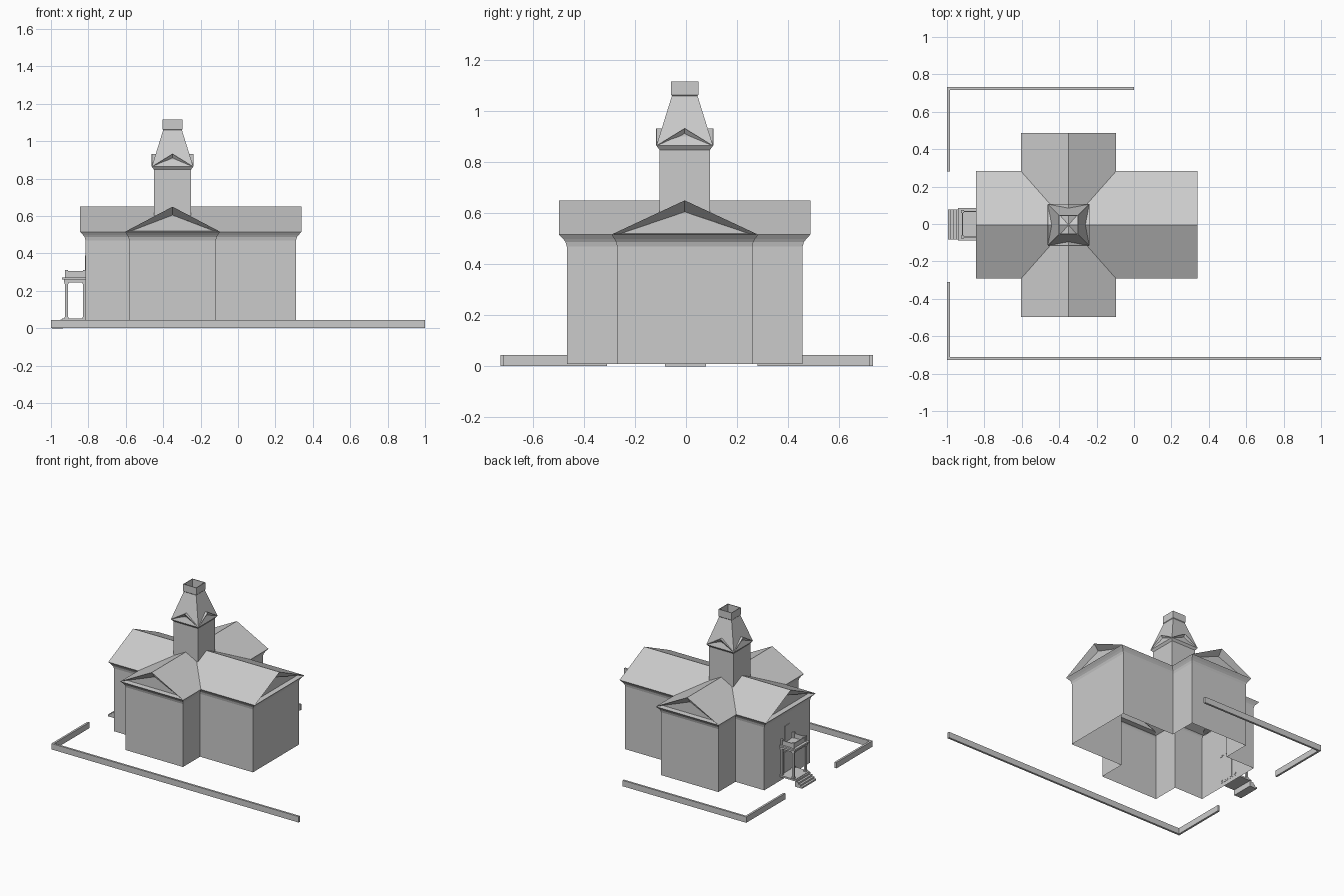
import bpy, bmesh
from math import pi
from mathutils import Matrix, Vector

if "Cube" in bpy.data.objects:
    bpy.data.objects.remove(bpy.data.objects["Cube"])

grey = bpy.data.materials.new("plain grey")
grey.use_nodes = True
grey.diffuse_color = (0.6, 0.6, 0.6, 1)
grey.node_tree.nodes["Principled BSDF"].inputs["Base Color"].default_value = (0.6, 0.6, 0.6, 1)

CX, CY = -0.35, -0.005   # centre of the crossing


def finish(name, bm, weld=True):
    """Weld and orient shells; boxes and pediments are already oriented."""
    if weld:
        bmesh.ops.remove_doubles(bm, verts=bm.verts, dist=0.0005)
        bmesh.ops.recalc_face_normals(bm, faces=bm.faces)
    mesh = bpy.data.meshes.new(name)
    bm.to_mesh(mesh)
    bm.free()
    mesh.materials.append(grey)
    obj = bpy.data.objects.new(name, mesh)
    bpy.context.collection.objects.link(obj)


def poly(bm, *points):
    bm.faces.new([bm.verts.new(p) for p in points])


def loft(bm, rings):
    for low, high in zip(rings, rings[1:]):
        for i in range(len(low)):
            j = (i + 1) % len(low)
            poly(bm, low[i], low[j], high[j], high[i])


def box(bm, x0, x1, y0, y1, z0, z1):
    size = Vector((x1 - x0, y1 - y0, z1 - z0))
    mid = Vector((x0 + x1, y0 + y1, z0 + z1)) / 2
    bmesh.ops.create_cube(bm, size=1, matrix=Matrix.Translation(mid) @ Matrix.Diagonal(size).to_4x4())


def square(half, z):
    return [(CX + a * half, CY + b * half, z) for a, b in ((-1, -1), (1, -1), (1, 1), (-1, 1))]


def turn(k):
    """Local +x points along arm k (east, north, west, south)."""
    return Matrix.Translation((CX, CY, 0)) @ Matrix.Rotation(k * pi / 2, 4, 'Z')


def pediment(bm, m, end, recess, half, inner, z0, peak, base, inner_peak):
    """Sloped rake moulding, ledge and recessed triangle on the end of a gable."""
    outer = [m @ Vector(p) for p in ((end, -half, z0), (end, half, z0), (end, 0, peak))]
    back = [m @ Vector(p) for p in ((end - recess, -inner, base), (end - recess, inner, base),
                                    (end - recess, 0, inner_peak))]
    loft(bm, [outer, back])
    poly(bm, *back)


# Cross-shaped walls with a flared cornice
reach = [0.66, 0.462, 0.465, 0.462]
half_width = [0.265, 0.232, 0.265, 0.232]


def cross(flare, z):
    points = []
    for k in range(4):
        w, nxt = half_width[k] + 0.75 * flare, half_width[k - 3] + 0.75 * flare
        r = reach[k] + flare
        points += [turn(k) @ Vector(p) for p in ((r, -w, z), (r, w, z), (nxt, w, z))]
    return points


profile = ((0, 0.01), (0, 0.47), (0.005, 0.487), (0.014, 0.499), (0.03, 0.516))
bm = bmesh.new()
loft(bm, [cross(f, z) for f, z in profile])
finish("walls", bm)

# Crossing gable roofs with valleys
EAVE, RIDGE = 0.516, 0.65
bm = bmesh.new()
for k in range(4):
    m, end = turn(k), reach[k] + 0.03
    w, nxt = half_width[k] + 0.0225, half_width[k - 3] + 0.0225
    for s in (-1, 1):
        poly(bm, *[m @ Vector(p) for p in ((0, 0, RIDGE), (end, 0, RIDGE),
                                           (end, s * w, EAVE), (nxt, s * w, EAVE))])
finish("roof", bm)

bm = bmesh.new()
for k in range(4):
    w = half_width[k] + 0.0225
    pediment(bm, turn(k), reach[k] + 0.03, 0.035, w, w * 0.87, EAVE, RIDGE, 0.52, 0.605)
finish("gable_pediments", bm, False)

# Tower shaft, flared cornice, tapering roof and open cap
bm = bmesh.new()
loft(bm, [square(h, z) for h, z in ((0.099, 0.6), (0.099, 0.848), (0.111, 0.864))])
finish("tower", bm)

bm = bmesh.new()
loft(bm, [square(0.111, 0.864), square(0.05, 1.06)])
finish("tower_roof", bm)

bm = bmesh.new()
loft(bm, [square(h, z) for h, z in ((0.047, 1.055), (0.053, 1.063), (0.053, 1.115),
                                    (0.048, 1.115), (0.048, 1.06))])
finish("tower_cap", bm)

# Small gables on the four tower faces
bm = bmesh.new()
for k in range(4):
    m = turn(k)
    for s in (-1, 1):
        slope = [m @ Vector(p) for p in ((0.111, 0, 0.932), (0.111, s * 0.111, 0.864),
                                         (0.088, 0, 0.932))]
        poly(bm, *slope[::s])
    pediment(bm, m, 0.112, 0.012, 0.111, 0.07, 0.864, 0.932, 0.876, 0.912)
finish("tower_gables", bm, False)

# Porch floor and steps
bm = bmesh.new()
box(bm, -0.94, -0.814, -0.085, 0.08, 0.04, 0.052)
for i in range(4):
    box(bm, -0.995 + i * 0.015, -0.935, -0.083, 0.078, i * 0.012, 0.012 + i * 0.012)
finish("porch_steps", bm, False)

# Porch columns with base, capital and balcony posts
bm = bmesh.new()
for x in (-0.917, -0.822):
    for y in (-0.07, 0.067):
        for h, z0, z1 in ((0.007, 0.05, 0.25), (0.010, 0.05, 0.06), (0.010, 0.238, 0.25),
                          (0.008, 0.27, 0.312)):
            box(bm, x - h, x + h, y - h, y + h, z0, z1)
finish("porch_columns", bm, False)

# Porch canopy with balcony railing
bm = bmesh.new()
box(bm, -0.93, -0.814, -0.08, 0.077, 0.245, 0.262)
box(bm, -0.94, -0.814, -0.089, 0.085, 0.26, 0.272)
finish("porch_canopy", bm, False)

bm = bmesh.new()
for y in (-0.07, 0.067):
    box(bm, -0.917, -0.814, y - 0.003, y + 0.003, 0.27, 0.305)
box(bm, -0.92, -0.914, -0.07, 0.067, 0.27, 0.305)
finish("balcony_railing", bm, False)

# Entrance and balcony doors
bm = bmesh.new()
box(bm, -0.819, -0.813, -0.04, 0.035, 0.05, 0.2)
box(bm, -0.819, -0.813, -0.03, 0.025, 0.27, 0.39)
finish("doors", bm, False)

# Low boundary walls
bm = bmesh.new()
for x0, x1, y0, y1 in ((-1, 1, -0.727, -0.712), (-1, -0.985, -0.712, -0.31),
                       (-1, 0, 0.717, 0.732), (-1, -0.985, 0.28, 0.717)):
    box(bm, x0, x1, y0, y1, 0.002, 0.045)
finish("boundary_walls", bm, False)
